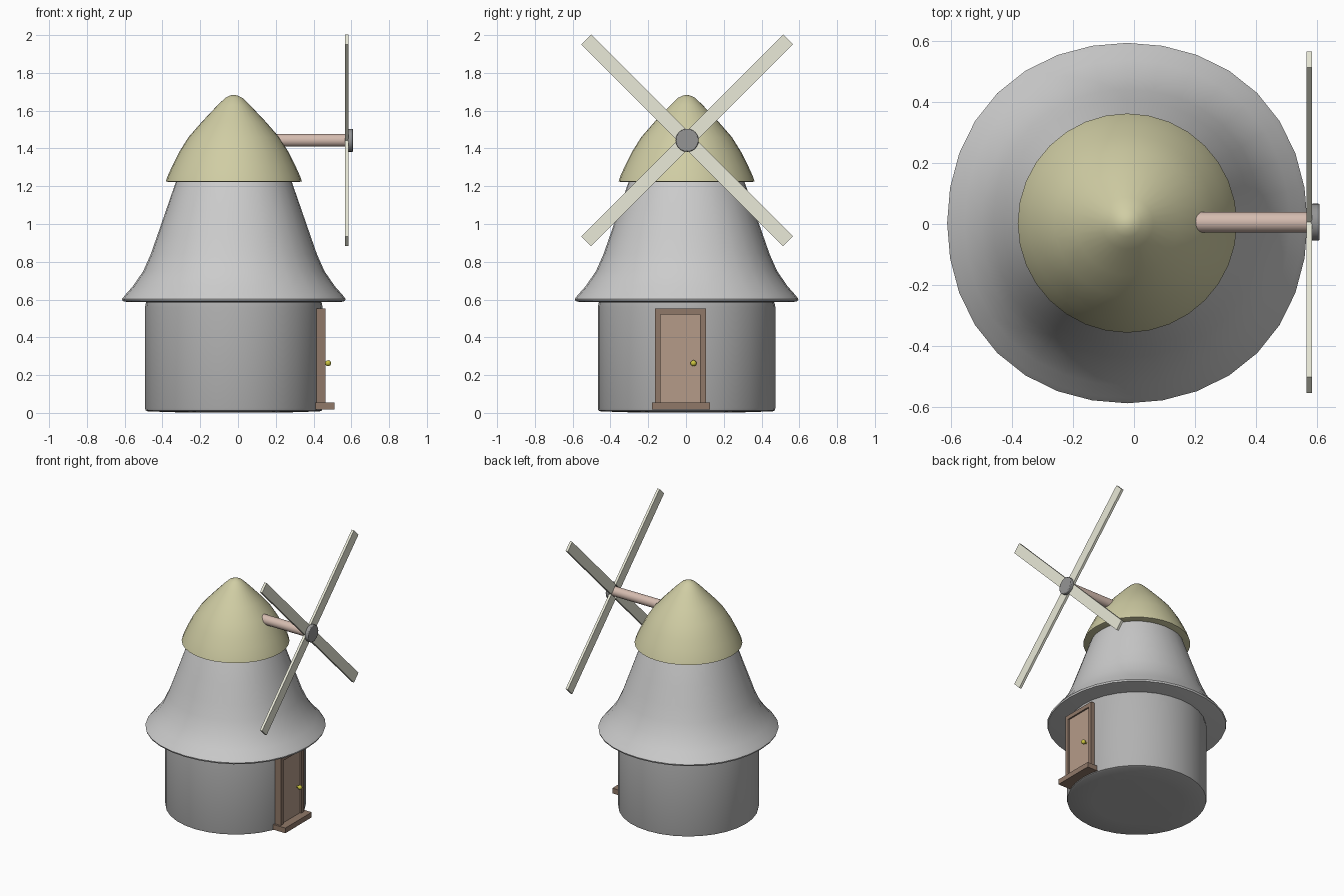
import bpy, bmesh
from math import pi, sin, cos, radians
from mathutils import Matrix, Vector

if "Cube" in bpy.data.objects:
    bpy.data.objects.remove(bpy.data.objects["Cube"])

CX, CY = -0.022, 0.003          # tower axis
HUB = Vector((0.576, 0.006, 1.443))  # rotor centre


def material(name, r, g, b):
    m = bpy.data.materials.new(name)
    m.diffuse_color = (r, g, b, 1)
    m.use_nodes = True
    m.node_tree.nodes["Principled BSDF"].inputs["Base Color"].default_value = m.diffuse_color
    return m


def finish(name, bm, mat=None, smooth=None, bevel=0):
    bmesh.ops.recalc_face_normals(bm, faces=bm.faces)
    me = bpy.data.meshes.new(name)
    bm.to_mesh(me)
    bm.free()
    ob = bpy.data.objects.new(name, me)
    bpy.context.collection.objects.link(ob)
    if mat:
        me.materials.append(mat)
    if bevel:
        mod = ob.modifiers.new("bevel", "BEVEL")
        mod.width, mod.segments = bevel, 2
    if smooth:
        bpy.ops.object.select_all(action="DESELECT")
        bpy.context.view_layer.objects.active = ob
        ob.select_set(True)
        bpy.ops.object.shade_smooth_by_angle(angle=radians(smooth))
    return ob


def lathe(name, profile, mat=None, square=0.0, n=32):
    """Revolve (radius, z) points; 'square' bulges the diagonals a little."""
    bm = bmesh.new()
    rings = []
    for r, z in profile:
        if r == 0:
            rings.append([bm.verts.new((CX, CY, z))] * n)
            continue
        ring = []
        for i in range(n):
            a = 2 * pi * i / n
            k = r * (1 + square * (1 - cos(4 * a)) / 2)
            ring.append(bm.verts.new((CX + k * cos(a), CY + k * sin(a), z)))
        rings.append(ring)
    for lo, hi in zip(rings, rings[1:]):
        for i in range(n):
            j = (i + 1) % n
            quad = list(dict.fromkeys((lo[i], lo[j], hi[j], hi[i])))
            bm.faces.new(quad)
    return finish(name, bm, mat, 40)


def box(name, x, y, z, mat, bevel=0, matrix=None):
    bm = bmesh.new()
    bmesh.ops.create_cube(bm, size=1)
    for v in bm.verts:
        v.co = Vector([(a + b) / 2 + c * (b - a) for (a, b), c in zip((x, y, z), v.co)])
    if matrix:
        bm.transform(matrix)
    return finish(name, bm, mat, None, bevel)


def rod(name, x0, x1, r, mat, n=24, bevel=0):
    bm = bmesh.new()
    bmesh.ops.create_cone(bm, cap_ends=True, segments=n, radius1=r, radius2=r, depth=x1 - x0)
    bm.transform(Matrix.Translation(((x0 + x1) / 2, HUB.y, HUB.z)) @ Matrix.Rotation(pi / 2, 4, "Y"))
    return finish(name, bm, mat, 40, bevel)


stone = material("dark_stone", 0.44, 0.44, 0.44)
thatch = material("olive_roof", 0.63, 0.61, 0.37)
sail_mat = material("pale_sail", 0.82, 0.82, 0.69)
frame_mat = material("dark_wood", 0.28, 0.19, 0.14)
door_mat = material("door_wood", 0.46, 0.33, 0.25)
axle_mat = material("axle_wood", 0.66, 0.50, 0.43)
hub_mat = material("hub_metal", 0.30, 0.30, 0.30)
brass = material("brass", 0.60, 0.55, 0.05)

# Tower: base, flared body and roof cap
lathe("tower_base", [(0, 0.002), (0.3, 0.003), (0.455, 0.008), (0.467, 0.013), (0.47, 0.025),
                     (0.47, 0.56), (0.465, 0.585), (0.45, 0.595), (0, 0.595)], stone)
lathe("tower_body", [(0, 0.588), (0.57, 0.588), (0.588, 0.592), (0.592, 0.603), (0.575, 0.625),
                     (0.535, 0.67), (0.48, 0.75), (0.44, 0.84), (0.405, 0.94), (0.36, 1.07),
                     (0.308, 1.22), (0.295, 1.25), (0, 1.25)], None, 0.02)
lathe("roof_cap", [(0, 1.222), (0.345, 1.222), (0.36, 1.226), (0.35, 1.255), (0.325, 1.31),
                   (0.29, 1.38), (0.24, 1.46), (0.17, 1.54), (0.085, 1.63), (0.045, 1.668),
                   (0.02, 1.68), (0, 1.684)], thatch)

# Rotor: axle, hub and four sails
rod("axle", 0.1, 0.58, 0.034, axle_mat)
rod("hub", 0.582, 0.61, 0.061, hub_mat, bevel=0.005)
for i in range(4):
    turn = Matrix.Translation(HUB) @ Matrix.Rotation(pi / 4 + i * pi / 2, 4, "X")
    box(f"sail_{i + 1}", (-0.009, 0.009), (-0.037, 0.037), (0.037, 0.756), sail_mat, matrix=turn)

# Door: panel, frame, step and knob
box("door_panel", (0.41, 0.453), (-0.14, 0.08), (0.04, 0.53), door_mat)
for name, y in (("left", (-0.165, -0.135)), ("right", (0.075, 0.105))):
    box("door_post_" + name, (0.41, 0.464), y, (0.02, 0.522), frame_mat)
box("door_lintel", (0.41, 0.464), (-0.165, 0.105), (0.522, 0.552), frame_mat)
box("door_step", (0.41, 0.512), (-0.18, 0.127), (0.018, 0.056), frame_mat)
bm = bmesh.new()
bmesh.ops.create_uvsphere(bm, u_segments=12, v_segments=8, radius=0.016)
bm.transform(Matrix.Translation((0.477, 0.04, 0.263)))
finish("door_knob", bm, brass, 60)
rod_bm = bmesh.new()
bmesh.ops.create_cone(rod_bm, cap_ends=True, segments=10, radius1=0.007, radius2=0.007, depth=0.03)
rod_bm.transform(Matrix.Translation((0.46, 0.04, 0.263)) @ Matrix.Rotation(pi / 2, 4, "Y"))
finish("knob_stem", rod_bm, brass, 40)
